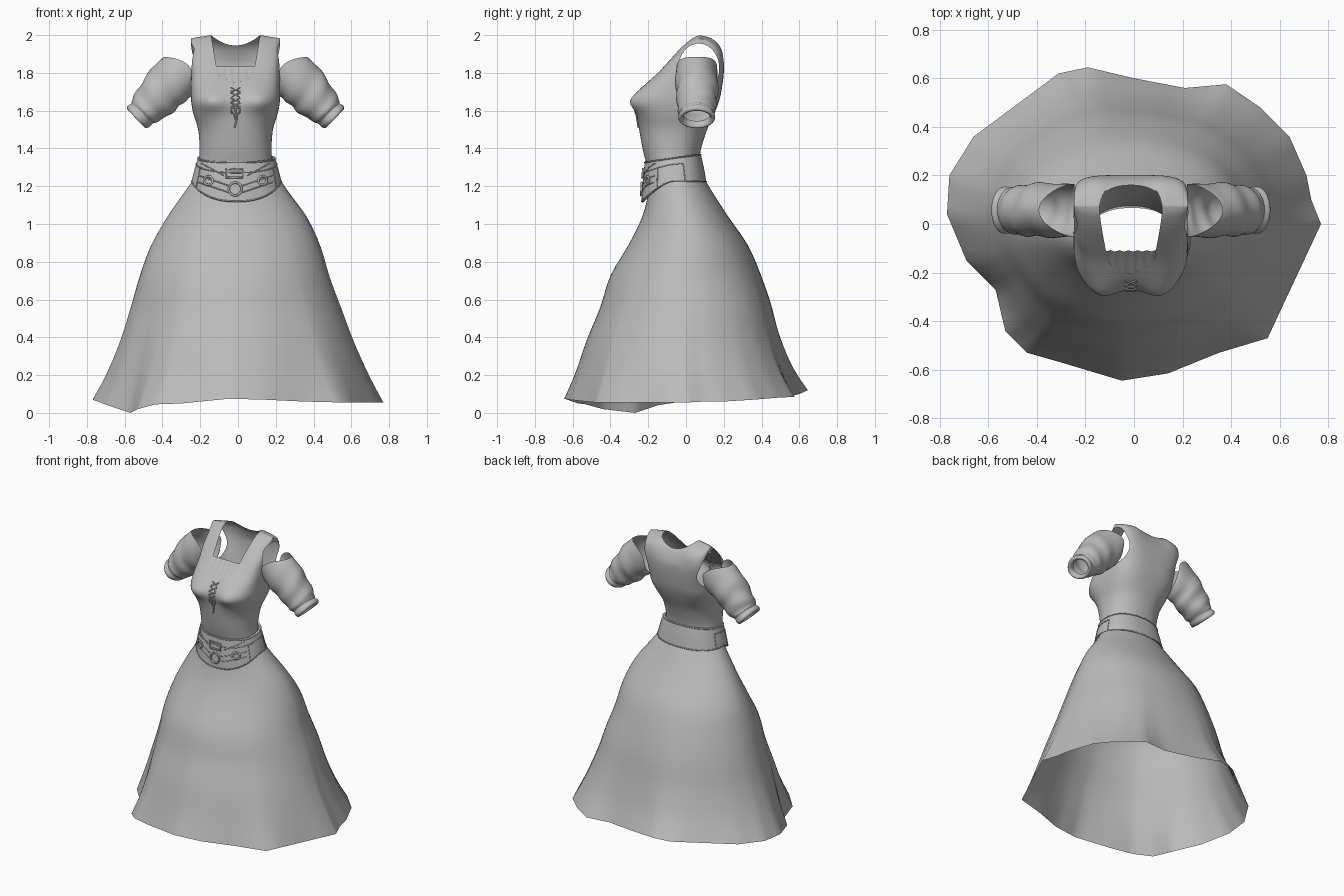
import bpy, bmesh, math
from mathutils import Vector
from mathutils.bvhtree import BVHTree

if "Cube" in bpy.data.objects:
    bpy.data.objects.remove(bpy.data.objects["Cube"])

CX = -0.013          # garment centre line
TAU = 2 * math.pi
grey = bpy.data.materials.new("grey_cloth")
grey.diffuse_color = (0.5, 0.5, 0.5, 1)
grey.use_nodes = True
grey.node_tree.nodes["Principled BSDF"].inputs["Base Color"].default_value = grey.diffuse_color


def sample(table, k):
    """Smooth interpolation between table rows, k steps per row."""
    out = []
    for i in range(len(table) - 1):
        p = [table[max(0, min(len(table) - 1, i + j))] for j in (-1, 0, 1, 2)]
        for s in range(k):
            t = s / k
            out.append([0.5 * (2 * b + (c - a) * t + (2 * a - 5 * b + 4 * c - d) * t * t
                        + (3 * b - a - 3 * c + d) * t ** 3) for a, b, c, d in zip(*p)])
    return out + [list(table[-1])]


def loft(rings, closed=True):
    bm = bmesh.new()
    grid = [[bm.verts.new(p) for p in r] for r in rings]
    n = len(grid[0])
    for a, b in zip(grid, grid[1:]):
        for i in range(n if closed else n - 1):
            j = (i + 1) % n
            bm.faces.new((a[i], a[j], b[j], b[i]))
    return bm


def finish(name, bm, angle=50):
    bmesh.ops.remove_doubles(bm, verts=bm.verts, dist=1e-4)
    bmesh.ops.recalc_face_normals(bm, faces=bm.faces)
    me = bpy.data.meshes.new(name)
    bm.to_mesh(me)
    bm.free()
    ob = bpy.data.objects.new(name, me)
    bpy.context.collection.objects.link(ob)
    me.materials.append(grey)
    bpy.ops.object.select_all(action='DESELECT')
    ob.select_set(True)
    bpy.context.view_layer.objects.active = ob
    bpy.ops.object.shade_smooth_by_angle(angle=math.radians(angle))
    return ob


def clip(bm, d):
    """Cut away the surface where d(point) > 0, with a clean edge."""
    new = []
    for e in list(bm.edges):
        a, b = e.verts
        da, db = d(a.co), d(b.co)
        if da * db < 0:
            new.append(bmesh.utils.edge_split(e, a, da / (da - db))[1])
    bmesh.ops.connect_verts(bm, verts=new)
    cut = set(new)
    gone = [v for v in bm.verts if v not in cut and d(v.co) > 0]
    bmesh.ops.delete(bm, geom=gone, context='VERTS')


def tube(name, pts, r, cyclic=False):
    cu = bpy.data.curves.new(name, 'CURVE')
    cu.dimensions = '3D'
    cu.bevel_depth = r
    cu.bevel_resolution = 1
    sp = cu.splines.new('POLY')
    sp.points.add(len(pts) - 1)
    for p, q in zip(sp.points, pts):
        p.co = (*q, 1)
    sp.use_cyclic_u = cyclic
    cu.materials.append(grey)
    bpy.context.collection.objects.link(bpy.data.objects.new(name, cu))


def drape(tree, x, z, off=0.0):
    hit = tree.ray_cast(Vector((x, -2, z)), Vector((0, 1, 0)))[0]
    return Vector((x, (hit.y if hit else -0.2) - off, z))


def oval(t, n):
    c, s = math.cos(t), math.sin(t)
    r = (abs(c) ** n + abs(s) ** n) ** (-1 / n)
    return c * r, s * r


# Skirt: waist ellipses blending into an uneven hem (x, y, z)
hem = [(.77, 0, .055), (.73, .1, .06), (.71, .2, .06), (.64, .36, .07), (.52, .48, .08), (.38, .575, .085),
       (.21, .56, .09), (0, .60, .1), (-.19, .645, .12), (-.31, .62, .115), (-.66, .36, .09), (-.76, .2, .08),
       (-.77, .04, .07), (-.69, -.15, .04), (-.57, -.27, 0), (-.53, -.44, .02), (-.44, -.53, .045),
       (-.3, -.57, .05), (-.05, -.645, .075), (.14, -.615, .07), (.35, -.53, .06), (.55, -.47, .055)]
edge = []
for p, q in zip(hem, hem[1:] + hem[:1]):
    edge += [Vector(p).lerp(Vector(q), k / 4) for k in range(4)]
reach = [math.hypot(h.x / .77, h.y / .645) for h in edge]
soft = [sum(reach[(i + j) % len(edge)] for j in range(-6, 7)) / 13 for i in range(len(edge))]
# z, left, right, front, back, hem influence
levels = [(1.25, .225, .213, .19, .092, 0), (1.16, .29, .275, .20, .145, .02), (1.03, .38, .37, .235, .228, .1),
          (.88, .465, .44, .31, .33, .2), (.72, .525, .49, .405, .40, .35), (.55, .575, .555, .46, .46, .5),
          (.38, .628, .62, .53, .505, .65), (.2, .70, .70, .59, .57, .83), (.06, .77, .77, .645, .645, 1)]
rings = []
for z, l, r, f, b, w in sample(levels, 3):
    ring = []
    for h, m, ms in zip(edge, reach, soft):
        u, v = h.x / .77, h.y / .645
        k = (1 + (ms + (m - ms) * w * w - 1) * w) / m
        ring.append(((r - l) / 2 + (l + r) / 2 * u * k, (b - f) / 2 + (f + b) / 2 * v * k, z + (h.z - .06) * w))
    rings.append(ring)
finish("skirt", loft(rings))

# Bodice: z, half width, front y, back y, squareness
torso = [(1.33, .193, -.212, .07, 2.2), (1.40, .19, -.23, .08, 2.2), (1.5, .198, -.248, .112, 2.3),
         (1.58, .222, -.26, .148, 2.7), (1.65, .235, -.268, .175, 3.2), (1.72, .236, -.232, .19, 3.4),
         (1.80, .235, -.15, .2, 4), (1.87, .235, -.085, .2, 5), (1.93, .235, -.03, .187, 5),
         (1.97, .235, .015, .155, 5), (1.99, .235, .045, .115, 5), (2.0, .235, .073, .073, 5)]
rings = []
for z, w, f, b, n in sample(torso, 4):
    ring = []
    for i in range(96):
        u, v = oval(TAU * i / 96, n)
        x, y = w * u, (f + b) / 2 + (b - f) / 2 * v
        t = max(0, min(1, (z - 1.85) / .13))
        if v < 0:   # bust
            y -= .036 * min(1, -v * 1.5) * math.exp(-((abs(x) - .125) / .075) ** 2 - ((z - 1.65) / .06) ** 2)
        elif z < 1.98:   # nape
            y -= .025 * t * max(0, 1 - (x / .13) ** 2)
        ring.append((CX + x, y, z - .16 * max(0, abs(x) - .13) * t))   # shoulder slope
    rings.append(ring)
bm = loft(rings)
bodice_tree = BVHTree.FromBMesh(bm)


def neckline(p):
    x = abs(p.x - CX)
    if p.y < .072:
        rise = p.z - 1.755
        if rise <= 0:
            return rise - x - .001
        return (.088 + .17 * rise) * min(1, math.sqrt(rise / .035)) - x
    return p.z - 1.945 - .055 * (x / .13) ** 2


def armhole(p):
    if abs(p.x - CX) < .15:
        return -1
    return 1 - ((p.y - .068) / .108) ** 2 - ((p.z - 1.825) / .13) ** 2


clip(bm, neckline)
clip(bm, armhole)
finish("bodice", bm, 60)

# Underblouse panel behind the neckline, lightly gathered
rows = [[drape(bodice_tree, CX + .115 * i / 12, 1.70 + .135 * j / 8, -.006 + .003 * math.sin(i * 1.6))
         for i in range(-12, 13)] for j in range(9)]
finish("underblouse", loft(rows, False))

# Sleeves: outer (x, z), inner (x, z), half depth, mirrored
sleeve = [(.378, 1.885, .236, 1.675, .108), (.43, 1.84, .262, 1.652, .112), (.47, 1.785, .295, 1.625, .11),
          (.51, 1.73, .33, 1.595, .106), (.537, 1.68, .37, 1.565, .101), (.55, 1.65, .415, 1.54, .097),
          (.55, 1.638, .44, 1.53, .088), (.572, 1.625, .457, 1.513, .097), (.572, 1.605, .478, 1.508, .092),
          (.556, 1.60, .482, 1.522, .072), (.535, 1.62, .465, 1.545, .07)]
for side, tag in ((-1, "left"), (1, "right")):
    rings = []
    for j, (ox, oz, ix, iz, ry) in enumerate(sample(sleeve, 4)):
        fade = max(0, 1 - j / 7) ** 1.3
        fold = .035 * min(1, j / 4) * max(0, min(1, (24 - j) / 5))
        ring = []
        for i in range(40):
            t = TAU * i / 40
            k = 1 + fold * (math.sin(j * .8 + 1.8 * math.sin(t) + 2 * math.cos(t)) + .5 * math.sin(3 * t + j * .4))
            c, s = math.cos(t) * k, math.sin(t) * k
            pull = fade * math.sin(t) ** 2     # front and back edges reach the bodice
            x = (ox + ix) / 2 + (ox - ix) / 2 * c - .07 * pull
            z = (oz + iz) / 2 + (oz - iz) / 2 * c + .045 * pull
            ring.append((CX + side * max(.232, x), .057 + ry * s, z))
        rings.append(ring)
    finish(tag + "_sleeve", loft(rings), 60)


# Belt: fitted band with a pointed front
def belt_point(t, s, off=0.0):
    u, v = oval(t, 2.3)
    front, back = max(0, -v), max(0, v)
    top = 1.352 - .02 * front + .02 * back
    low = 1.225 - .11 * front ** 1.6 - .003 * back
    w = .203 + .035 * s + off
    yf, yb = -.218 - .018 * s - off, .078 + .03 * s + off
    return Vector((CX + .005 + w * u, (yf + yb) / 2 + (yb - yf) / 2 * v, top + (low - top) * s))


bm = loft([[belt_point(TAU * i / 64, *q) for i in range(64)]
           for q in ((0, -.012), (0, 0), (.25, .001), (.5, .002), (.75, .001), (1, 0), (1, -.012))])
belt_tree = BVHTree.FromBMesh(bm)
finish("belt", bm, 40)
for name, s in (("belt_top_trim", .03), ("belt_bottom_trim", .98)):
    tube(name, [belt_point(TAU * i / 64, s) for i in range(64)], .004, True)
tube("belt_seam", [belt_point(math.radians(a), .28, .002) for a in range(160, 381, 5)], .003)
for k, deg in enumerate((-150, -30, 20, 160)):
    tube("belt_panel_seam_%d" % k, [belt_point(math.radians(deg), .28 + .69 * j / 5, .002) for j in range(6)], .003)

# Belt straps and fittings
for side in (-1, 1):
    for dz in (.018, -.018):
        tube("strap_edge", [drape(belt_tree, CX + side * (.035 + .018 * j), 1.185 + .006 * j + dz) for j in range(10)], .003)
    tube("diagonal_seam", [drape(belt_tree, CX + side * (.06 + .02 * j), 1.255 + .011 * j) for j in range(7)], .003)
for name, x, z, r in (("left_ring", -.157, 1.23, .023), ("right_ring", .13, 1.23, .023), ("centre_ring", -.015, 1.185, .034)):
    tube(name, [drape(belt_tree, x + r * math.cos(TAU * i / 20), z + r * math.sin(TAU * i / 20), .005)
                for i in range(20)], .006, True)
tube("buckle", [drape(belt_tree, -.02 + .042 * a, 1.268 + .022 * b, .005)
                for a, b in ((-1, -1), (0, -1), (1, -1), (1, 1), (0, 1), (-1, 1))], .006, True)

# Bodice lacing, bow and tails
for k in range(4):
    z = 1.63 + .027 * k
    for side in (-1, 1):
        tube("lace", [drape(bodice_tree, CX + side * .025 * a, z + .012 * a, .002) for a in (-1, -.5, 0, .5, 1)], .004)
for side in (-1, 1):
    tube("bow_loop", [drape(bodice_tree, CX + side * (.012 + .012 * math.cos(TAU * i / 12)),
                            1.60 + .016 * math.sin(TAU * i / 12), .004) for i in range(12)], .004, True)
    tube("lace_tail", [drape(bodice_tree, CX + side * .007 * math.sin(j * .8), 1.60 - (.018 if side > 0 else .011) * j, .003)
                       for j in range(6)], .004)
